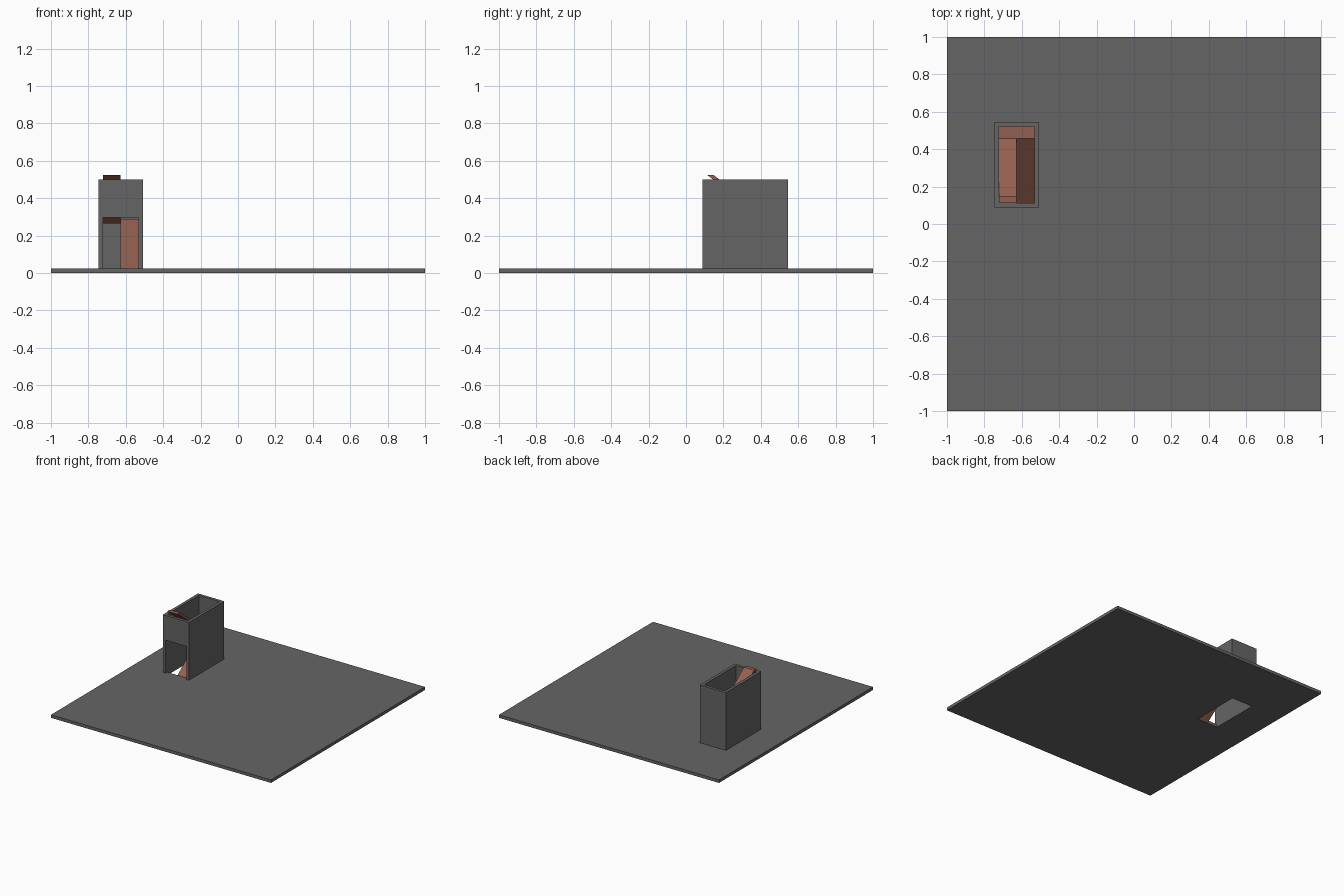
import bpy, bmesh

if "Cube" in bpy.data.objects:
    bpy.data.objects.remove(bpy.data.objects["Cube"])

# Shaft interior limits, wall and floor thickness
X0, X1, XM = -0.721, -0.531, -0.628
Y0, Y1, YL = 0.112, 0.521, 0.457
T = 0.024


def material(name, rgb):
    m = bpy.data.materials.new(name)
    m.diffuse_color = (*rgb, 1)
    m.use_nodes = True
    m.node_tree.nodes["Principled BSDF"].inputs["Base Color"].default_value = m.diffuse_color
    return m


grey = material("dark grey", (0.13, 0.13, 0.13))
brown = material("clay brown", (0.29, 0.116, 0.08))


def prism(name, profile, x0, x1, mat):
    """Extrude a (y, z) profile along x."""
    bm = bmesh.new()
    f = bm.faces.new([bm.verts.new((x0, y, z)) for y, z in profile])
    ext = bmesh.ops.extrude_face_region(bm, geom=[f])["geom"]
    bmesh.ops.translate(bm, vec=(x1 - x0, 0, 0),
                        verts=[v for v in ext if isinstance(v, bmesh.types.BMVert)])
    bmesh.ops.recalc_face_normals(bm, faces=bm.faces)
    me = bpy.data.meshes.new(name)
    bm.to_mesh(me)
    bm.free()
    me.materials.append(mat)
    ob = bpy.data.objects.new(name, me)
    bpy.context.collection.objects.link(ob)
    return ob


def box(name, x0, x1, y0, y1, z0, z1, mat):
    return prism(name, [(y0, z0), (y1, z0), (y1, z1), (y0, z1)], x0, x1, mat)


def cut(ob, cutter):
    m = ob.modifiers.new("cut", 'BOOLEAN')
    m.operation = 'DIFFERENCE'
    m.solver = 'EXACT'
    m.object = cutter
    cutter.hide_render = True
    cutter.hide_set(True)


# Floor slab and open stair shaft with a doorway in front
slab = box("floor_slab", -1, 1, -1, 1, 0, 0.025, grey)
shaft = box("stair_shaft", X0 - T, X1 + T, Y0 - T, Y1 + T, 0.025, 0.5, grey)
inner = box("shaft_cutter", X0, X1, Y0, Y1, -0.1, 0.7, grey)
door = box("door_cutter", X0, X1, Y0 - 0.1, Y0 + 0.1, -0.05, 0.297, grey)
cut(slab, inner)
cut(shaft, inner)
cut(shaft, door)

# Lower ramp, half landing and upper ramp
prism("lower_ramp", [(Y0, 0.0), (YL, 0.265), (YL, 0.29), (Y0, 0.025)], XM, X1, brown)
box("half_landing", X0, X1, YL, Y1, 0.265, 0.29, brown)
prism("upper_ramp", [(YL, 0.265), (YL, 0.29), (0.146, 0.525), (Y0, 0.525)], X0, XM, brown)
